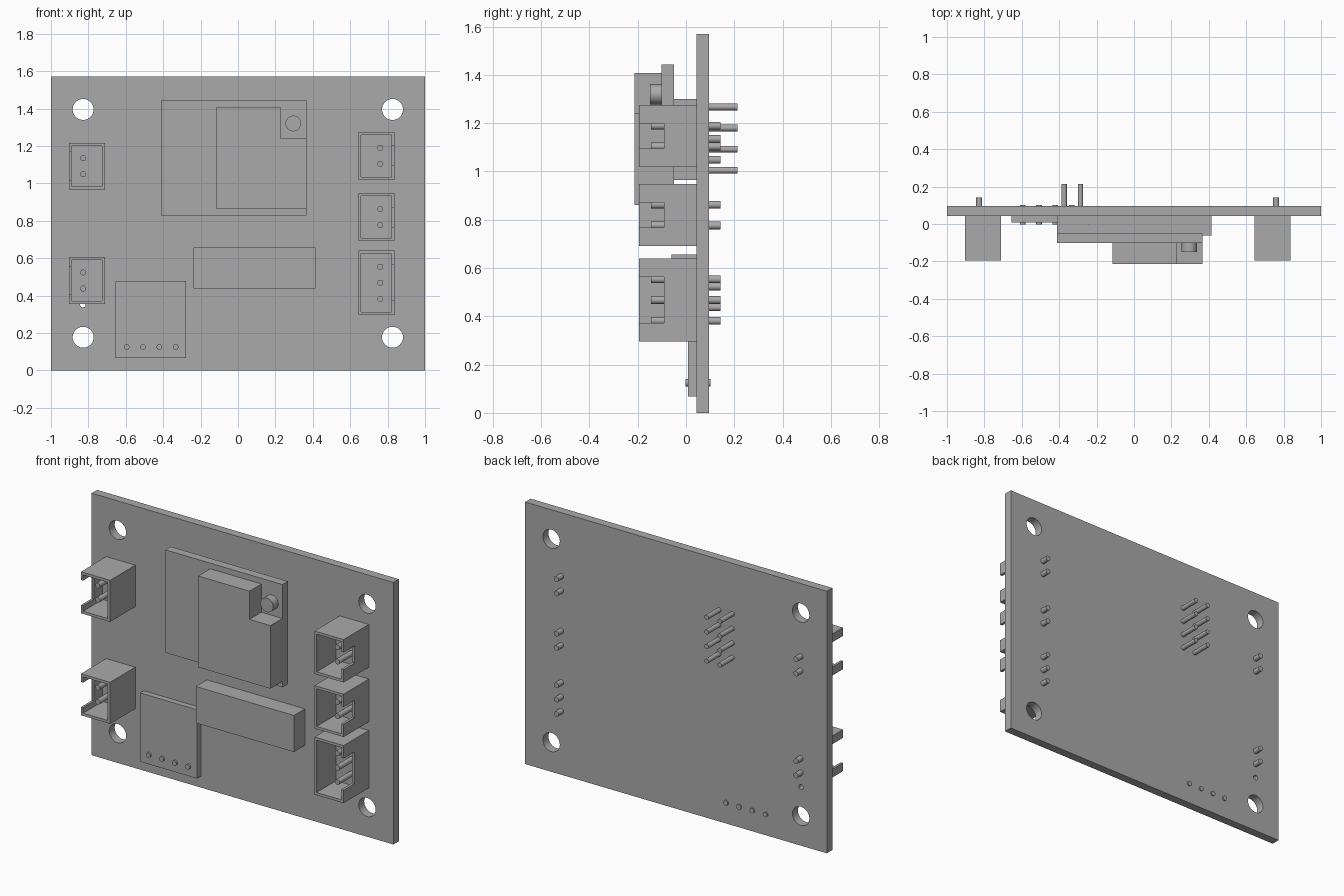
import bpy, bmesh, math
from mathutils import Matrix

if "Cube" in bpy.data.objects:
    bpy.data.objects.remove(bpy.data.objects["Cube"])

grey = bpy.data.materials.new("plain grey")
grey.use_nodes = True
colour = (0.4, 0.4, 0.4, 1)
grey.diffuse_color = colour
grey.node_tree.nodes["Principled BSDF"].inputs["Base Color"].default_value = colour

FRONT, BACK = 0.043, 0.095      # faces of the board
PIN_R = 0.016


def finish(name, bm):
    bmesh.ops.recalc_face_normals(bm, faces=bm.faces)
    mesh = bpy.data.meshes.new(name)
    bm.to_mesh(mesh)
    bm.free()
    mesh.materials.append(grey)
    obj = bpy.data.objects.new(name, mesh)
    bpy.context.collection.objects.link(obj)
    return obj


def prism(name, outline, y0, y1):
    """Extrude an x-z outline from y0 to y1."""
    bm = bmesh.new()
    face = bm.faces.new([bm.verts.new((x, y0, z)) for x, z in outline])
    ext = bmesh.ops.extrude_face_region(bm, geom=[face])["geom"]
    verts = [g for g in ext if isinstance(g, bmesh.types.BMVert)]
    bmesh.ops.translate(bm, verts=verts, vec=(0, y1 - y0, 0))
    return finish(name, bm)


def box(name, x0, x1, y0, y1, z0, z1):
    return prism(name, [(x0, z0), (x1, z0), (x1, z1), (x0, z1)], y0, y1)


def rod(name, x, z, y0, y1, r, sides=24):
    bm = bmesh.new()
    place = Matrix.Translation((x, (y0 + y1) / 2, z)) @ Matrix.Rotation(math.pi / 2, 4, "X")
    bmesh.ops.create_cone(bm, cap_ends=True, segments=sides, radius1=r, radius2=r,
                          depth=y1 - y0, matrix=place)
    obj = finish(name, bm)
    select(obj)
    bpy.ops.object.shade_smooth_by_angle()
    return obj


def select(obj):
    bpy.ops.object.select_all(action="DESELECT")
    obj.select_set(True)
    bpy.context.view_layer.objects.active = obj


def cut(obj, cutters):
    for cutter in cutters:
        mod = obj.modifiers.new("cut", "BOOLEAN")
        mod.operation, mod.solver, mod.object = "DIFFERENCE", "EXACT", cutter
        select(obj)
        bpy.ops.object.modifier_apply(modifier=mod.name)
        bpy.data.objects.remove(cutter)


# Board with four mounting holes and one small through hole
board = box("board", -1, 1, FRONT, BACK, 0, 1.57)
holes = [rod("hole", x, z, -0.1, 0.2, 0.056, 40) for x in (-0.828, 0.826) for z in (0.177, 1.395)]
holes.append(rod("hole", -0.829, 0.351, -0.1, 0.2, 0.015))
cut(board, holes)
select(board)
bpy.ops.object.shade_smooth_by_angle()


# Open connector shells, keyed on the outer side, with their pins
def connector(name, x0, z0, z1, side, notch, pins):
    x1 = x0 + 0.193
    mid, zc = (x0 + x1) / 2, (z0 + z1) / 2
    shell = box(name + "_shell", x0, x1, -0.195, FRONT, z0, z1)
    cavity = box("cavity", x0 + 0.014, x1 - 0.016, -0.3, -0.01, z0 + 0.016, z1 - 0.016)
    edge = mid + side * 0.15
    key = box("key", min(mid, edge), max(mid, edge), -0.3, -0.092, zc - notch, zc + notch)
    cut(shell, [cavity, key])
    for i in range(pins):
        z = zc + (i - (pins - 1) / 2) * 0.086
        rod(f"{name}_pin_{i + 1}", mid + side * 0.02, z, -0.146, 0.142, PIN_R)


connector("upper_right_connector", -0.904, 0.967, 1.216, -1, 0.075, 2)
connector("lower_right_connector", -0.904, 0.356, 0.605, -1, 0.075, 2)
connector("upper_left_connector", 0.644, 1.018, 1.275, 1, 0.052, 2)
connector("middle_left_connector", 0.644, 0.691, 0.948, 1, 0.052, 2)
connector("lower_left_connector", 0.644, 0.295, 0.64, 1, 0.095, 3)

# Raised daughter board on its socket, with long pins through the board
box("raised_board", -0.411, 0.365, -0.101, -0.05, 0.827, 1.443)
box("socket", -0.411, -0.242, -0.05, FRONT, 0.964, 1.3)
for col, x in enumerate((-0.373, -0.286)):
    for row in range(4):
        rod(f"socket_pin_{col}_{row}", x, 1.005 + row * 0.0875, 0.0, 0.214, 0.014)

# Notched housing and round post on the raised board
prism("notched_housing", [(-0.114, 0.862), (0.365, 0.862), (0.365, 1.24),
                          (0.226, 1.24), (0.226, 1.409), (-0.114, 1.409)], -0.214, -0.101)
rod("round_post", 0.296, 1.32, -0.15, -0.101, 0.042, 40)

# Block component and flat module with four short pins
box("block_component", -0.237, 0.414, -0.061, FRONT, 0.437, 0.656)
box("flat_module", -0.655, -0.277, 0.008, FRONT, 0.067, 0.479)
for i in range(4):
    rod(f"module_pin_{i + 1}", -0.595 + i * 0.0873, 0.125, -0.002, 0.102, 0.015)
